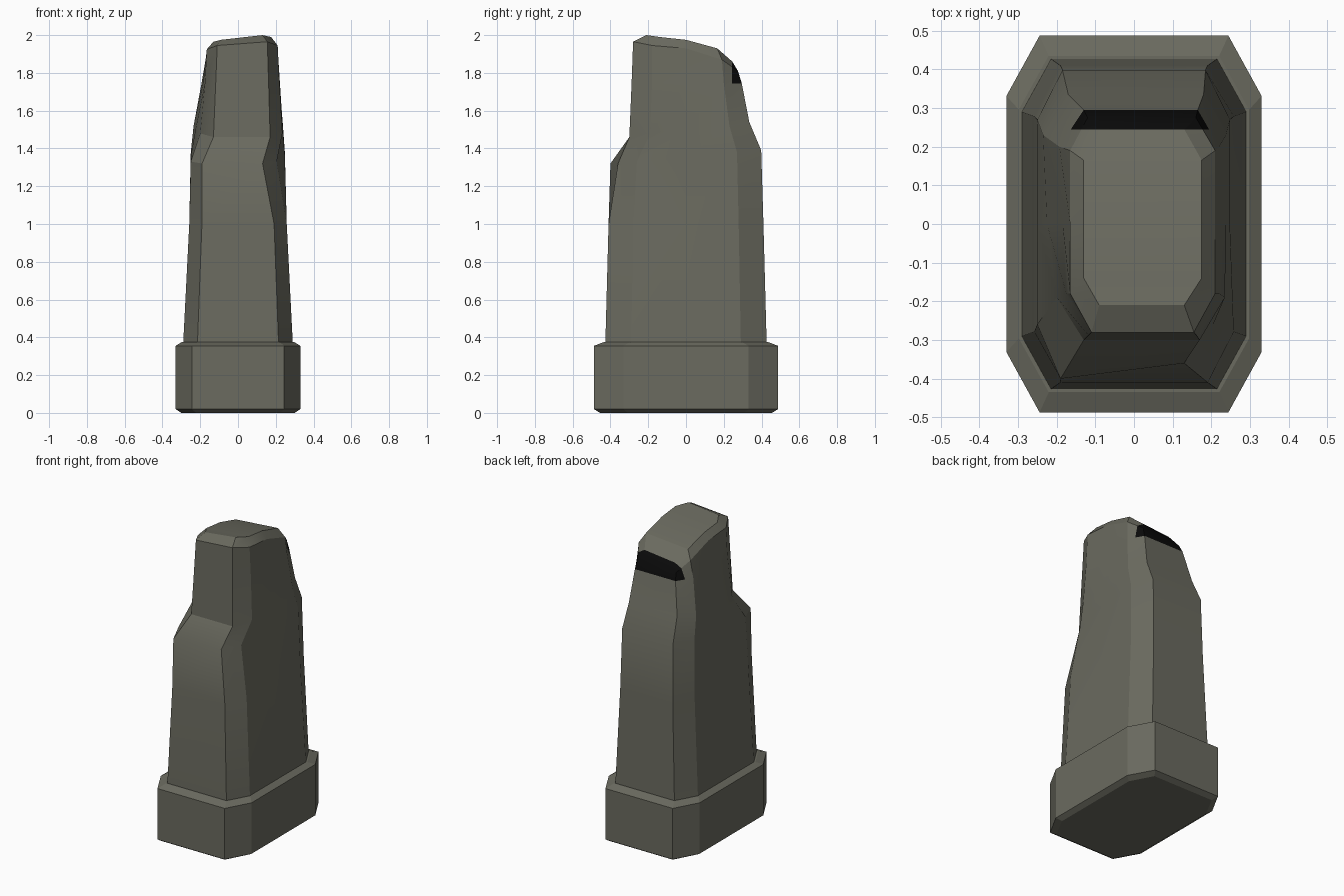
import bpy, bmesh, math

if "Cube" in bpy.data.objects:
    bpy.data.objects.remove(bpy.data.objects["Cube"])


def material(name, rgb):
    m = bpy.data.materials.new(name)
    m.diffuse_color = (*rgb, 1)
    m.use_nodes = True
    m.node_tree.nodes["Principled BSDF"].inputs["Base Color"].default_value = m.diffuse_color
    return m


STONE = material("olive grey", (0.145, 0.145, 0.115))
BLACK = material("black", (0.003, 0.003, 0.003))


def octagon(hx, hy, z):
    """Chamfered rectangle as front-to-back stations (x_left, x_right, y, z)."""
    return [(-w * hx, w * hx, d * hy, z) for w, d in
            ((.74, -1), (1, -.68), (1, 0), (1, .68), (.74, 1))]


def add_ring(bm, stations, tilt=0):
    """Closed ring: up the right side, back down the left (lower by tilt)."""
    right = [bm.verts.new((s[1], s[2], s[3])) for s in stations]
    left = [bm.verts.new((s[0], s[2], s[3] - tilt)) for s in stations]
    return right + left[::-1]


def loft(bm, rings):
    for a, b in zip(rings, rings[1:]):
        n = len(a)
        for i in range(n):
            j = (i + 1) % n
            bm.faces.new((a[i], a[j], b[j], b[i]))
    # caps made of strips across the stations
    for r in (rings[0], rings[-1]):
        n = len(r)
        for i in range(n // 2 - 1):
            bm.faces.new((r[i], r[i + 1], r[n - 2 - i], r[n - 1 - i]))
    bmesh.ops.recalc_face_normals(bm, faces=bm.faces)


def finish(bm, name, mats):
    me = bpy.data.meshes.new(name)
    bm.to_mesh(me)
    bm.free()
    ob = bpy.data.objects.new(name, me)
    bpy.context.collection.objects.link(ob)
    for m in mats:
        me.materials.append(m)
    return ob


# Base plinth with small bevels
bm = bmesh.new()
loft(bm, [add_ring(bm, octagon(*r)) for r in
          ((.30, .455, 0), (.33, .487, .02), (.33, .487, .355), (.298, .435, .375))])
finish(bm, "base", [STONE])

# Tapering body
bm = bmesh.new()
lower = [add_ring(bm, octagon(.292, .428, .33)), add_ring(bm, octagon(.258, .41, 1.0))]
shoulder = add_ring(bm, [(-.19, .13, -.40, 1.32), (-.25, .205, -.26, 1.33),
                         (-.25, .248, 0, 1.36), (-.25, .248, .27, 1.38),
                         (-.185, .185, .398, 1.39)])
shoulder[0].co.y = -.36  # chipped front right corner
neck = add_ring(bm, [(-.13, .17, -.30, 1.46), (-.20, .235, -.19, 1.48),
                     (-.225, .238, 0, 1.50), (-.235, .238, .23, 1.52),
                     (-.17, .18, .335, 1.54)])
upper = add_ring(bm, [(-.118, .162, -.288, 1.745), (-.175, .22, -.18, 1.745),
                      (-.185, .222, 0, 1.745), (-.193, .22, .20, 1.745),
                      (-.13, .165, .295, 1.745)])
rim = add_ring(bm, [(-.11, .155, -.28, 1.965), (-.165, .21, -.18, 1.945),
                    (-.165, .21, 0, 1.93), (-.165, .21, .19, 1.87),
                    (-.12, .16, .275, 1.81)], .02)
crown = add_ring(bm, [(-.09, .13, -.21, 2.0), (-.13, .175, -.14, 1.99),
                      (-.13, .175, 0, 1.975), (-.13, .175, .165, 1.93),
                      (-.09, .13, .245, 1.86)], .025)
loft(bm, lower + [shoulder, neck, upper, rim, crown])

# Black patch high on the back
near = [f for f in bm.faces if min(v.co.z for v in f.verts) > 1.7]
geom = near + list({e for f in near for e in f.edges}) + list({v for f in near for v in f.verts})
bmesh.ops.bisect_plane(bm, geom=geom, dist=1e-4, plane_co=(0, .244, 0), plane_no=(0, 1, 0))
for f in bm.faces:
    if min(v.co.z for v in f.verts) > 1.74 and min(v.co.y for v in f.verts) > .243:
        f.material_index = 1
body = finish(bm, "body", [STONE, BLACK])
bpy.context.view_layer.objects.active = body
body.select_set(True)
bpy.ops.object.shade_smooth_by_angle(angle=math.radians(25))
